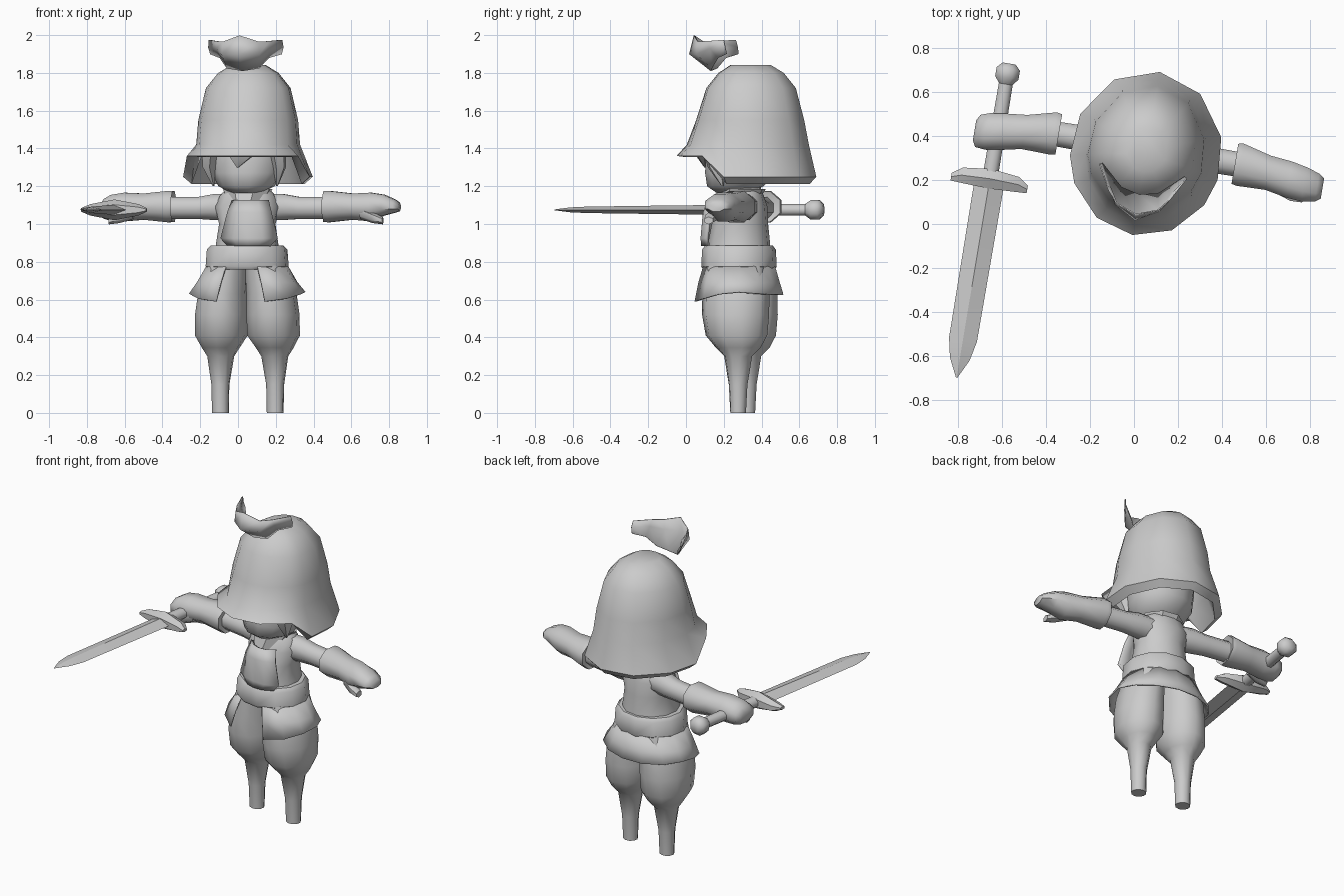
import bpy, bmesh, math
from math import sin, cos, radians
from mathutils import Matrix, Vector

if "Cube" in bpy.data.objects:
    bpy.data.objects.remove(bpy.data.objects["Cube"], do_unlink=True)

grey = bpy.data.materials.new("plain_grey")
grey.use_nodes = True
grey.diffuse_color = (0.6, 0.6, 0.6, 1)
grey.node_tree.nodes["Principled BSDF"].inputs["Base Color"].default_value = (0.6, 0.6, 0.6, 1)

# The whole figure stands slightly turned about its own axis
PLACE = Matrix.Translation((0.055, 0.32, 0)) @ Matrix.Rotation(radians(-9.5), 4, 'Z')


def finish(name, bm, angle=60, thick=0):
    bmesh.ops.recalc_face_normals(bm, faces=bm.faces)
    bm.transform(PLACE)
    mesh = bpy.data.meshes.new(name)
    bm.to_mesh(mesh)
    bm.free()
    obj = bpy.data.objects.new(name, mesh)
    bpy.context.collection.objects.link(obj)
    mesh.materials.append(grey)
    if thick:
        mod = obj.modifiers.new("thickness", 'SOLIDIFY')
        mod.thickness = thick
        mod.offset = 0
    bpy.ops.object.select_all(action='DESELECT')
    obj.select_set(True)
    bpy.context.view_layer.objects.active = obj
    bpy.ops.object.shade_smooth_by_angle(angle=radians(angle))
    return obj


def skin(bm, rows, closed=True, caps=True):
    """Join rows of points into a surface."""
    rows = [[bm.verts.new(p) for p in row] for row in rows]
    n = len(rows[0])
    for a, b in zip(rows, rows[1:]):
        for i in range(n if closed else n - 1):
            j = (i + 1) % n
            bm.faces.new((a[i], a[j], b[j], b[i]))
    if caps:
        bm.faces.new(rows[0])
        bm.faces.new(rows[-1])


def loft(name, axis, rings, sides=10, angle=60, side=1, turn=0.5):
    """rings: position along axis, two centre offsets, two radii."""
    bm = bmesh.new()
    rows = []
    for pos, cu, cv, ru, rv in rings:
        row = []
        for i in range(sides):
            t = 2 * math.pi * (i + turn) / sides
            u, v = cu + ru * cos(t), cv + rv * sin(t)
            x, y, z = {'x': (pos, u, v), 'y': (u, pos, v), 'z': (u, v, pos)}[axis]
            row.append((x * side, y, z))
        rows.append(row)
    skin(bm, rows)
    return finish(name, bm, angle)


# Helmet: dome, flared brim lifted over the face, and inner lining
half = [0, 30, 60, 80, 110, 145, 180]
angles = half + [360 - a for a in half[-2:0:-1]]
dome = [(1.842, .09, .085, .13), (1.80, .16, .15, .20), (1.72, .225, .215, .265),
        (1.55, .265, .27, .31), (1.42, .275, .32, .335)]
brim = [(1.25, 1.36, .345, .375, .375), (1.212, 1.355, .30, .33, .34),
        (1.36, 1.39, .25, .27, .29), (1.6, 1.6, .22, .22, .24)]
rows = []
for low, high, rx, front, back in [(z, z, a, b, c) for z, a, b, c in dome] + brim:
    row = []
    for a in angles:
        t = radians(a)
        z = high if a <= 60 or a >= 300 else low
        row.append((rx * sin(t), -cos(t) * (front if cos(t) > 0 else back), z))
    rows.append(row)
bm = bmesh.new()
skin(bm, rows)
finish("helmet", bm, 50)

# Crest: thin shell swept back and up on both sides, floating over the helmet
wing = [((.195, -.09, 1.975), (.2, -.08, 1.935), (.19, -.075, 1.90)),
        ((.14, -.19, 1.968), (.14, -.17, 1.93), (.13, -.13, 1.88)),
        ((.095, -.245, 1.965), (.1, -.25, 1.90), (.085, -.17, 1.825)),
        ((0, -.28, 1.998), (0, -.305, 1.90), (0, -.19, 1.812))]
shell = wing + [[(-x, y, z) for x, y, z in col] for col in wing[-2::-1]]
bm = bmesh.new()
skin(bm, shell, closed=False, caps=False)
finish("crest", bm, 60, 0.006)

# Head, fringe and side locks
loft("head", 'z', [(1.165, 0, -.07, .08, .09), (1.2, 0, -.06, .15, .15), (1.27, 0, -.03, .19, .19),
                   (1.38, 0, -.02, .2, .195), (1.5, 0, 0, .17, .18)], 12, 70)
for s, label in ((1, "left"), (-1, "right")):
    loft(label + "_hair_lock", 'z', [(1.40, .18, -.15, .05, .06), (1.30, .19, -.13, .035, .05),
                                     (1.20, .17, -.10, .005, .005)], 5, 40, s)
loft("fringe", 'z', [(1.40, 0, -.23, .12, .05), (1.36, 0, -.235, .07, .035),
                     (1.30, -.02, -.225, .005, .005)], 6, 40)

# Torso, collar, chest plate and belt
loft("torso", 'z', [(.80, 0, -.04, .18, .17), (.90, 0, -.04, .165, .165), (1.0, 0, -.035, .15, .15),
                    (1.09, 0, -.02, .175, .13), (1.15, 0, -.02, .15, .11), (1.21, 0, -.02, .09, .09)], 12, 70)
loft("collar", 'z', [(1.08, 0, -.07, .08, .11), (1.185, 0, -.02, .135, .125),
                     (1.17, 0, -.02, .11, .10)], 8, 40)
bm = bmesh.new()
plate = [(1.125, .095, -.165), (1.06, .115, -.19), (.925, .15, -.20), (.885, .11, -.20)]
skin(bm, [[(.035 - w, y + .02, z), (.035 - w / 2, y - .02, z), (.035, y - .03, z),
           (.035 + w / 2, y - .02, z), (.035 + w, y + .02, z)] for z, w, y in plate], False, False)
finish("chest_plate", bm, 60, 0.016)
loft("belt", 'z', [(.76, 0, -.04, .205, .19), (.775, 0, -.04, .222, .2), (.865, 0, -.04, .215, .195),
                   (.885, 0, -.04, .195, .18)], 12, 40)

# Skirt: flared sheet, open at the front, with a wavy hem
rows = []
for z, rx, ry, gap in ((.775, .215, .19, 23), (.69, .265, .215, 24), (0, .308, .235, 25)):
    row = []
    for i in range(13):
        t = radians(gap + (360 - 2 * gap) * i / 12)
        hem = .625 - .04 * max(cos(t), 0) + .015 * abs(sin(t)) ** 4
        row.append((rx * sin(t), -.04 - ry * cos(t), z or hem))
    rows.append(row)
bm = bmesh.new()
skin(bm, rows, closed=False, caps=False)
finish("skirt", bm, 60, 0.008)

# Limbs, mirrored left and right
leg = [(0, .147, -.02, .045, .042), (.15, .147, -.02, .048, .05), (.30, .145, -.02, .072, .075),
       (.345, .145, -.02, .10, .12), (.41, .14, -.03, .14, .165), (.52, .138, -.035, .14, .18),
       (.63, .13, -.035, .132, .18), (.78, .10, -.04, .11, .165)]
arm = [(.08, 0, 1.09, .08, .075), (.18, .015, 1.09, .07, .075), (.27, .02, 1.085, .063, .063),
       (.46, .02, 1.085, .06, .062)]
palm = [(.415, .02, 1.09, .06, .06), (.405, .02, 1.092, .1, .088), (.43, .02, 1.092, .105, .09),
        (.56, .005, 1.092, .085, .075), (.66, -.01, 1.09, .09, .082)]
open_tip = [(.73, -.02, 1.10, .085, .06), (.79, -.025, 1.095, .07, .038), (.815, -.025, 1.09, .05, .025)]
fist_tip = [(.73, -.02, 1.085, .09, .075), (.77, -.025, 1.08, .08, .055), (.785, -.025, 1.075, .05, .03)]
thumb = [(.61, -.05, 1.06, .035, .035), (.68, -.075, 1.035, .034, .03), (.735, -.08, 1.018, .026, .02)]
for s, label, tip in ((1, "left", open_tip), (-1, "right", fist_tip)):
    loft(label + "_leg", 'z', leg, 10, 70, s)
    loft(label + "_arm", 'x', arm, 8, 70, s)
    loft(label + "_glove", 'x', palm + tip, 8, 55, s)
    loft(label + "_thumb", 'x', thumb, 6, 60, s)

# Sword held in the right hand, pointing forward
SX, SZ = -.68, 1.075


def sword_part(name, rings, sides, angle=50, turn=0.5):
    loft(name, 'y', [(y, SX, SZ, a, b) for y, a, b in rings], sides, angle, 1, turn)


sword_part("sword_grip", [(-.25, .038, .035), (.25, .034, .032)], 8)
sword_part("sword_pommel", [(.205, .034, .034), (.235, .058, .056), (.275, .058, .056), (.30, .032, .032)], 8)
sword_part("sword_blade", [(-.25, .068, .026), (-.6, .066, .022), (-.97, .064, .017),
                           (-1.06, .045, .013), (-1.145, .003, .002)], 4, 30, 0)

# Crossguard: points swept toward the blade
guard = []
for x, y, d, h in ((-.175, -.25, .02, .01), (-.13, -.235, .04, .03), (0, -.23, .052, .055),
                   (.13, -.235, .04, .03), (.175, -.25, .02, .01)):
    guard.append((SX + x, y, SZ, d, h))
loft("sword_guard", 'x', guard, 6, 40)
